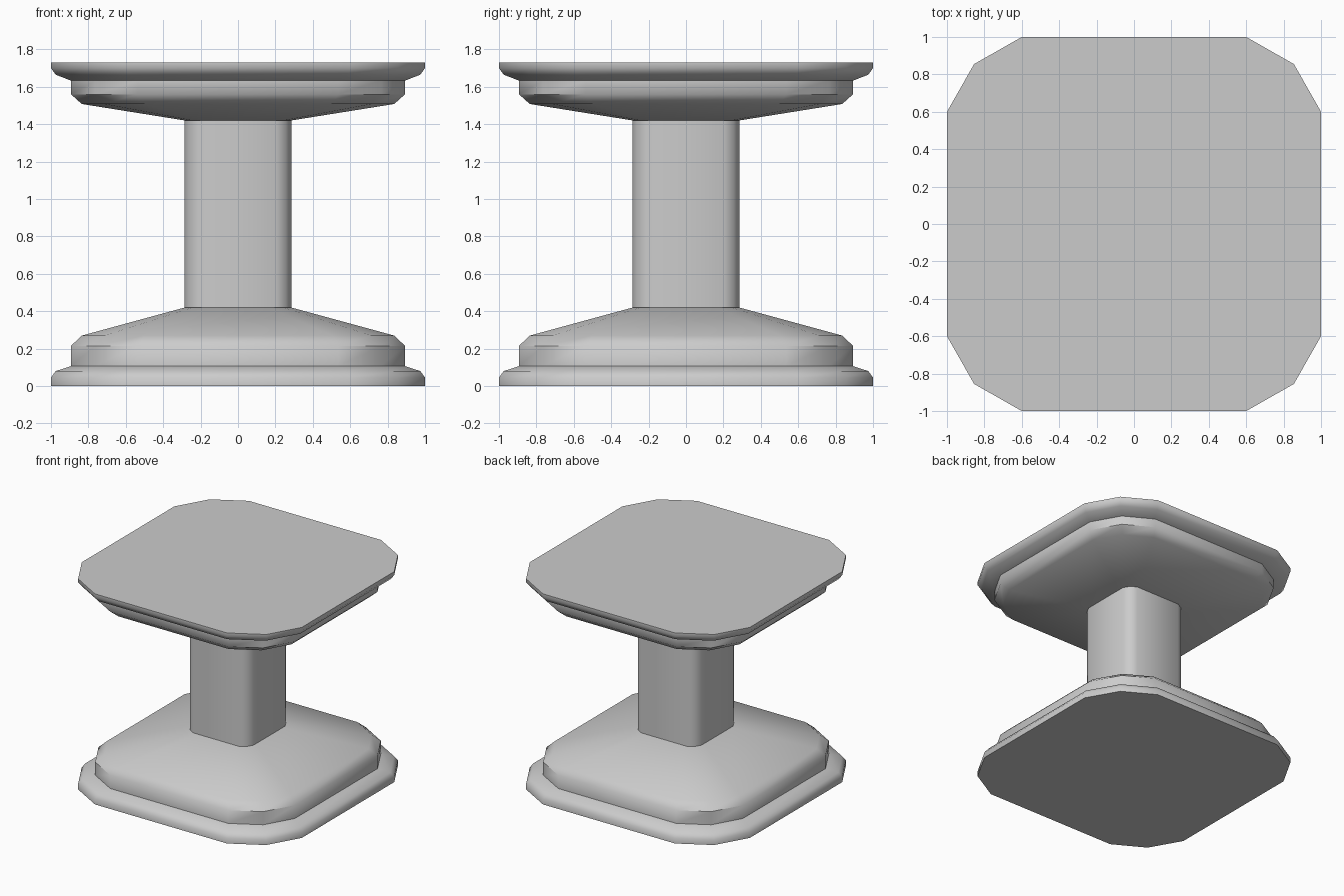
import bpy, bmesh, math

if "Cube" in bpy.data.objects:
    bpy.data.objects.remove(bpy.data.objects["Cube"])


def ring(half, corner):
    # square outline with two-segment cut corners; corner = inset along each side
    k = corner * 0.3625
    pts = []
    for q in range(4):
        c, s = round(math.cos(q * math.pi / 2)), round(math.sin(q * math.pi / 2))
        for x, y in ((half, half - corner), (half - k, half - k), (half - corner, half)):
            pts.append((x * c - y * s, x * s + y * c))
    return pts


def loft(name, profile, corner=None):
    # stack rings of (half width, height) and cap both ends
    bm = bmesh.new()
    loops = []
    for half, z in profile:
        c = corner if corner else half * 0.4
        loops.append([bm.verts.new((x, y, z)) for x, y in ring(half, c)])
    for a, b in zip(loops, loops[1:]):
        n = len(a)
        for i in range(n):
            j = (i + 1) % n
            bm.faces.new((a[i], a[j], b[j], b[i]))
    bm.faces.new(loops[0][::-1])
    bm.faces.new(loops[-1])
    bmesh.ops.recalc_face_normals(bm, faces=bm.faces)
    me = bpy.data.meshes.new(name)
    bm.to_mesh(me)
    bm.free()
    ob = bpy.data.objects.new(name, me)
    bpy.context.collection.objects.link(ob)
    bpy.ops.object.select_all(action='DESELECT')
    ob.select_set(True)
    bpy.context.view_layer.objects.active = ob
    bpy.ops.object.shade_smooth_by_angle(angle=math.radians(50))
    return ob


# stepped base with sloped shoulder
loft("base", [(1.0, 0), (1.0, 0.045), (0.975, 0.08), (0.893, 0.107),
              (0.893, 0.215), (0.835, 0.27), (0.285, 0.42)])
# square column with softened corners
loft("column", [(0.285, 0.42), (0.285, 1.42)], corner=0.08)
# stepped table top
loft("top", [(0.285, 1.42), (0.835, 1.508), (0.893, 1.56), (0.893, 1.633),
             (0.975, 1.665), (1.0, 1.70), (1.0, 1.73)])
